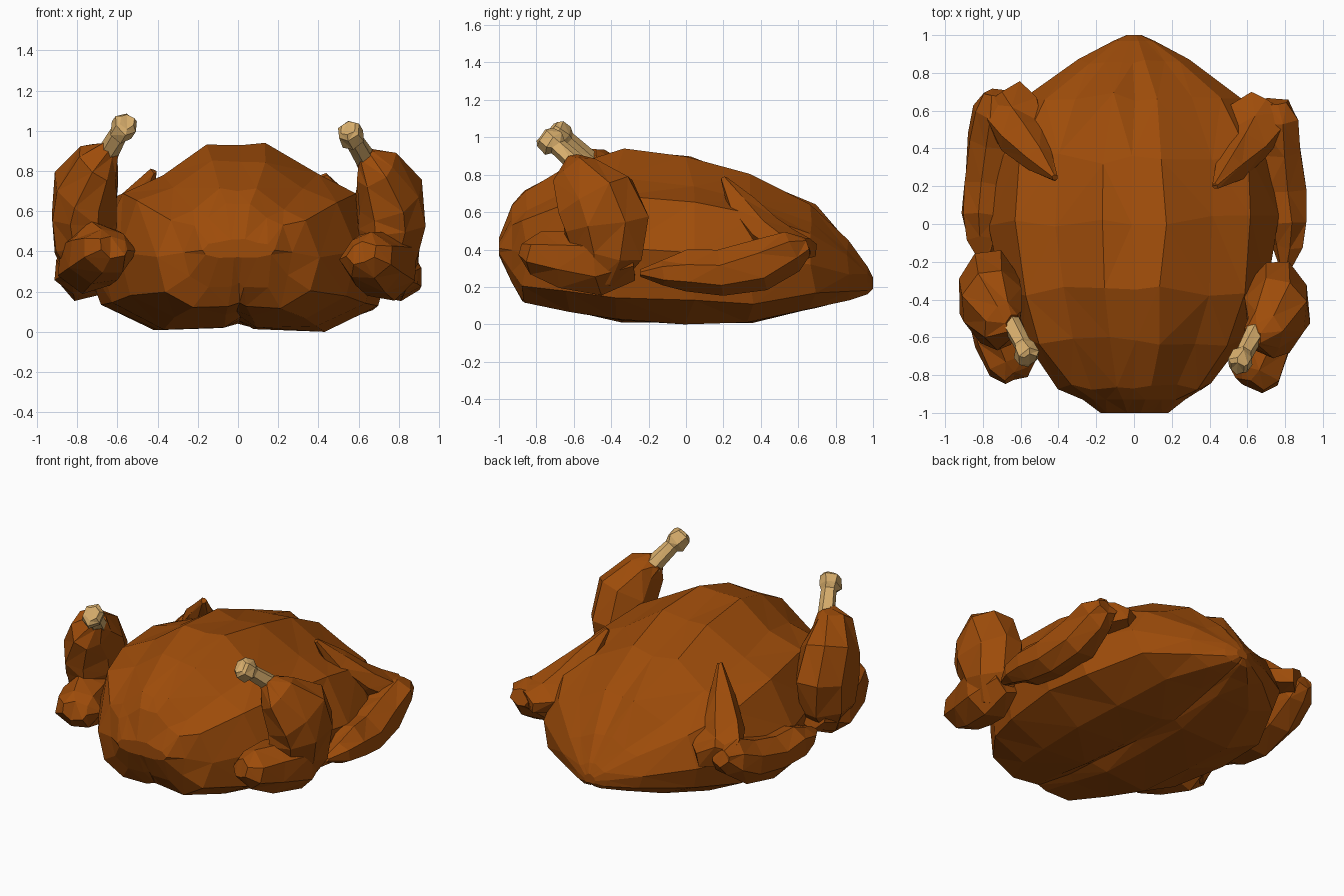
import bpy, bmesh, math, random
from mathutils import Vector

if "Cube" in bpy.data.objects:
    bpy.data.objects.remove(bpy.data.objects["Cube"])

random.seed(4)


def material(name, rgb):
    m = bpy.data.materials.new(name)
    m.diffuse_color = (*rgb, 1)
    m.use_nodes = True
    m.node_tree.nodes["Principled BSDF"].inputs["Base Color"].default_value = m.diffuse_color
    return m


SKIN = material("roast_skin", (0.34, 0.072, 0.003))
BONE = material("bone", (0.68, 0.42, 0.15))


def loft(name, rings, mat):
    """Bridge equal rings of points, cap both ends, leave flat triangles."""
    bm = bmesh.new()
    loops = [[bm.verts.new(p) for p in ring] for ring in rings]
    n = len(loops[0])
    for a, b in zip(loops, loops[1:]):
        for i in range(n):
            j = (i + 1) % n
            bm.faces.new((a[i], a[j], b[j], b[i]))
    bm.faces.new(loops[0][::-1])
    bm.faces.new(loops[-1])
    bmesh.ops.triangulate(bm, faces=bm.faces[:])
    bmesh.ops.recalc_face_normals(bm, faces=bm.faces[:])
    mesh = bpy.data.meshes.new(name)
    bm.to_mesh(mesh)
    bm.free()
    mesh.materials.append(mat)
    ob = bpy.data.objects.new(name, mesh)
    bpy.context.collection.objects.link(ob)
    return ob


def jit(a):
    return random.uniform(-a, a)


def limb(name, path, mat, side, shift, sides=7, wobble=0.012):
    """Sweep (x, y, z, radius across, radius along plane) stations."""
    pts = [Vector(p[:3]) for p in path]
    rings = []
    for i, p in enumerate(pts):
        t = (pts[min(i + 1, len(pts) - 1)] - pts[max(i - 1, 0)]).normalized()
        a = Vector((1, 0, 0))
        a = (a - t * a.dot(t)).normalized()
        b = t.cross(a)
        ra, rb = path[i][3:]
        ring = []
        for k in range(sides):
            ang = math.tau * (k + 0.5) / sides
            q = p + a * ra * math.cos(ang) + b * rb * math.sin(ang)
            w = min(wobble, rb * 0.2)
            q += Vector((jit(w), jit(w), jit(w))) + Vector(shift)
            ring.append((q.x * side, q.y, q.z))
        rings.append(ring)
    return loft(name, rings, mat)


# Body: half cross-section scaled along y (y, half width, bottom, top)
half = [(0.11, 0.01), (0.54, 0.0), (0.9, 0.14), (1.0, 0.42),
        (0.82, 0.74), (0.55, 0.83), (0.21, 1.0)]
section = ([(0, 0.05)] + half + [(0, 0.985)]
           + [(-u, v) for u, v in reversed(half)])
stations = [(-1.0, 0.18, 0.37, 0.46), (-0.93, 0.27, 0.22, 0.64),
            (-0.86, 0.40, 0.12, 0.71), (-0.62, 0.60, 0.07, 0.85),
            (-0.35, 0.70, 0.02, 0.935), (0.02, 0.77, 0.005, 0.89),
            (0.35, 0.75, 0.005, 0.795), (0.67, 0.57, 0.085, 0.635),
            (0.86, 0.29, 0.13, 0.45), (0.97, 0.11, 0.16, 0.31),
            (1.0, 0.04, 0.19, 0.25)]
rings = []
for y, w, lo, hi in stations:
    s = 0.022 * w
    rings.append([(u * w + jit(s), y + (jit(2 * s) if abs(y) < 0.9 else 0),
                   max(0, lo + v * (hi - lo) + jit(s) * 0.6))
                  for u, v in section])
loft("body", rings, SKIN)

# Limb paths for the right side
drum = [(0.63, -0.59, 0.87, 0.055, 0.06), (0.69, -0.58, 0.81, 0.11, 0.14),
        (0.75, -0.48, 0.68, 0.17, 0.23), (0.76, -0.42, 0.53, 0.175, 0.25),
        (0.755, -0.42, 0.37, 0.155, 0.20), (0.74, -0.45, 0.23, 0.09, 0.11)]
thigh = [(0.61, -0.85, 0.39, 0.08, 0.06), (0.64, -0.79, 0.37, 0.14, 0.12),
         (0.69, -0.64, 0.35, 0.16, 0.16), (0.74, -0.46, 0.33, 0.16, 0.18),
         (0.74, -0.30, 0.37, 0.11, 0.14)]
bone = [(0.66, -0.54, 0.82, 0.055, 0.06), (0.585, -0.685, 0.95, 0.048, 0.05),
        (0.575, -0.71, 0.965, 0.065, 0.075), (0.55, -0.75, 1.0, 0.062, 0.072),
        (0.545, -0.765, 1.012, 0.04, 0.045)]
forearm = [(0.75, 0.65, 0.42, 0.07, 0.05), (0.75, 0.56, 0.39, 0.12, 0.11),
           (0.76, 0.40, 0.31, 0.14, 0.14), (0.785, 0.18, 0.27, 0.135, 0.13),
           (0.80, 0.0, 0.28, 0.125, 0.115), (0.81, -0.12, 0.275, 0.09, 0.07),
           (0.80, -0.24, 0.275, 0.03, 0.02)]
upper_arm = [(0.43, 0.20, 0.78, 0.015, 0.02), (0.51, 0.29, 0.63, 0.08, 0.08),
             (0.60, 0.42, 0.49, 0.13, 0.10), (0.65, 0.55, 0.42, 0.17, 0.09),
             (0.71, 0.64, 0.40, 0.12, 0.07)]

# Both sides, the left one set slightly further back and higher
for label, side, leg_shift, wing_shift in (
        ("right", 1, (0, 0, 0), (0, 0, 0)),
        ("left", -1, (0.005, 0.045, 0.035), (-0.01, 0.045, 0.02))):
    limb(label + "_drumstick", drum, SKIN, side, leg_shift, 8)
    limb(label + "_thigh", thigh, SKIN, side, leg_shift)
    limb(label + "_leg_bone", bone, BONE, side, leg_shift, 6, 0.006)
    limb(label + "_wing_forearm", forearm, SKIN, side, wing_shift)
    limb(label + "_wing_upper_arm", upper_arm, SKIN, side, wing_shift, 6)
